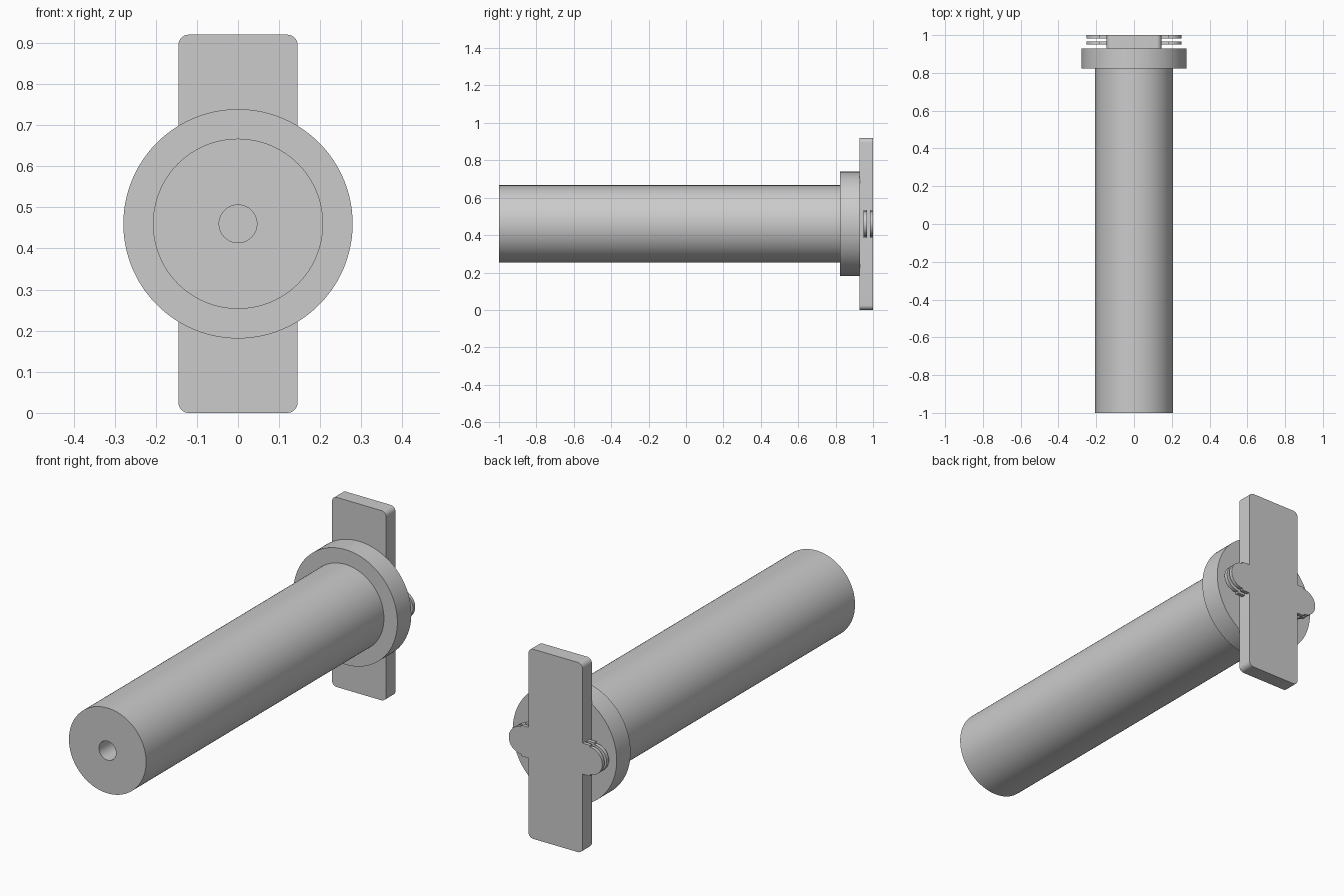
import bpy, bmesh
from math import sin, cos, pi, radians

if "Cube" in bpy.data.objects:
    bpy.data.objects.remove(bpy.data.objects["Cube"])

CZ = 0.46   # height of the shaft axis


def finish(name, bm):
    bmesh.ops.recalc_face_normals(bm, faces=bm.faces)
    mesh = bpy.data.meshes.new(name)
    bm.to_mesh(mesh)
    bm.free()
    obj = bpy.data.objects.new(name, mesh)
    bpy.context.collection.objects.link(obj)
    bpy.ops.object.select_all(action='DESELECT')
    obj.select_set(True)
    bpy.context.view_layer.objects.active = obj
    bpy.ops.object.shade_smooth_by_angle(angle=radians(30))
    return obj


def lathe(name, profile, steps=96):
    # closed (radius, y) profile turned around the shaft axis
    bm = bmesh.new()
    rings = [[bm.verts.new((r * cos(2 * pi * i / steps), y, CZ + r * sin(2 * pi * i / steps)))
              for i in range(steps)] for r, y in profile]
    for a, b in zip(rings, rings[1:] + rings[:1]):
        for i in range(steps):
            j = (i + 1) % steps
            bm.faces.new((a[i], a[j], b[j], b[i]))
    return finish(name, bm)


def slab(name, outline, y0, y1):
    # (x, z) outline extruded along y
    bm = bmesh.new()
    face = bm.faces.new([bm.verts.new((x, y0, z)) for x, z in outline])
    new = bmesh.ops.extrude_face_region(bm, geom=[face])['geom']
    verts = [v for v in new if isinstance(v, bmesh.types.BMVert)]
    bmesh.ops.translate(bm, verts=verts, vec=(0, y1 - y0, 0))
    return finish(name, bm)


def arc(cx, cz, r, a0, a1, n):
    return [(cx + r * cos(radians(a0 + (a1 - a0) * i / n)),
             cz + r * sin(radians(a0 + (a1 - a0) * i / n))) for i in range(n + 1)]


# bored shaft with its flange
lathe("flanged_shaft", [(0.046, -1), (0.207, -1), (0.207, 0.823),
                        (0.279, 0.823), (0.279, 0.93), (0.046, 0.93)])

# end plate with rounded corners
R, W, H = 0.025, 0.145, 0.46
plate = []
for sx, sz, a in ((1, 1, 0), (-1, 1, 90), (-1, -1, 180), (1, -1, 270)):
    plate += arc(sx * (W - R), CZ + sz * (H - R), R, a, a + 90, 8)
slab("end_plate", plate, 0.928, 1.0)

# paired side ears: short stepped root and round tip
ear = [(0.14, CZ - 0.075), (0.185, CZ - 0.075)]
ear += arc(0.185, CZ, 0.066, -90, 90, 24)
ear += [(0.185, CZ + 0.075), (0.14, CZ + 0.075)]
for side, sx in (("right", 1), ("left", -1)):
    for layer, y0, y1 in (("inner", 0.949, 0.967), ("outer", 0.983, 1.0)):
        slab(f"{layer}_ear_{side}", [(sx * x, z) for x, z in ear], y0, y1)
